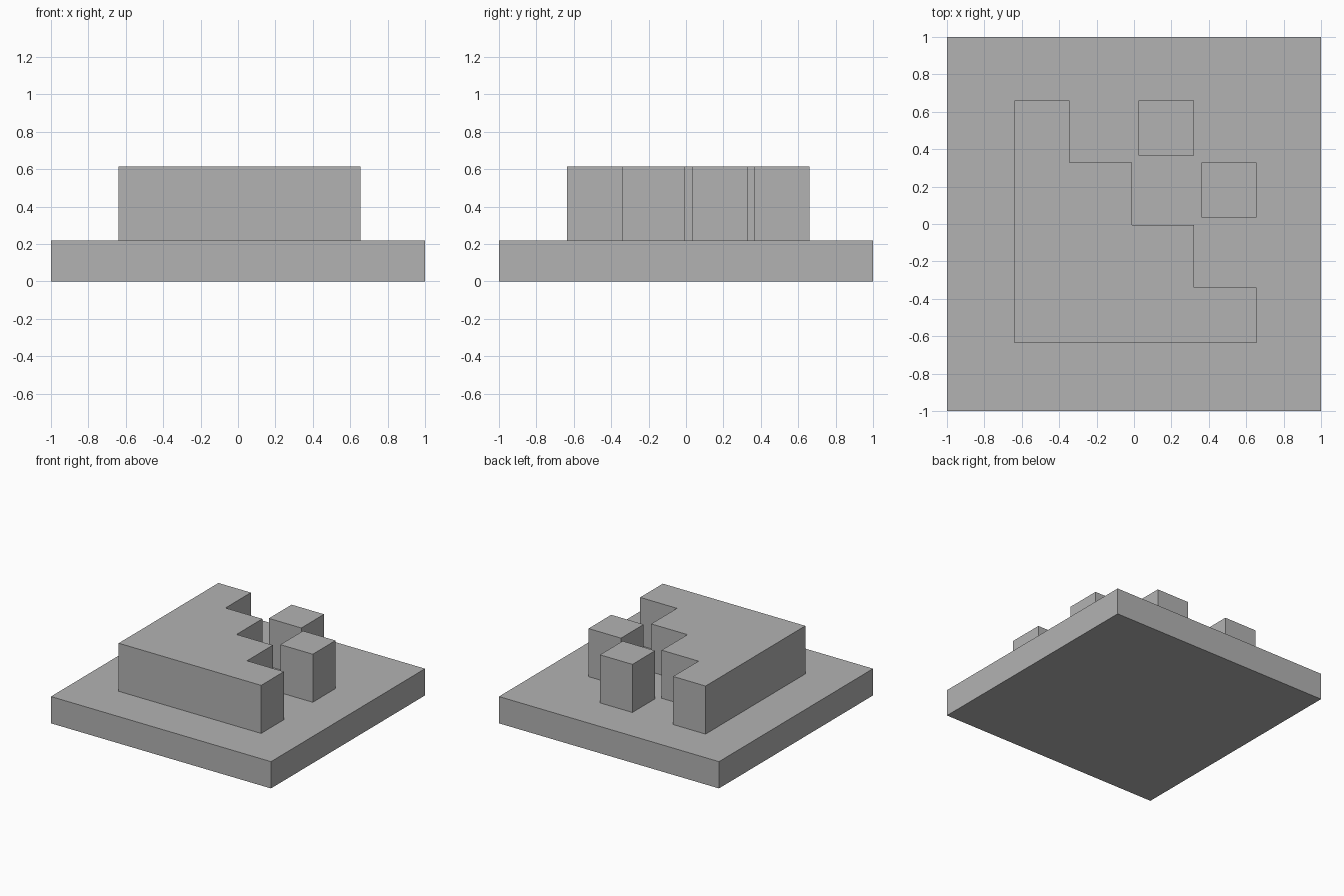
import bpy
import bmesh

cube = bpy.data.objects.get("Cube")
if cube:
    bpy.data.objects.remove(cube, do_unlink=True)

GREY = (0.45, 0.45, 0.45, 1)
grey = bpy.data.materials.new("plain grey")
grey.use_nodes = True
grey.diffuse_color = GREY
grey.node_tree.nodes["Principled BSDF"].inputs["Base Color"].default_value = GREY

BASE_TOP, BLOCK_TOP = 0.22, 0.615


def prism(name, outline, bottom, top):
    """Extrude a counter-clockwise outline upwards into a closed solid."""
    bm = bmesh.new()
    face = bm.faces.new([bm.verts.new((x, y, bottom)) for x, y in outline])
    extruded = bmesh.ops.extrude_face_region(bm, geom=[face], use_keep_orig=True)
    raised = [v for v in extruded["geom"] if isinstance(v, bmesh.types.BMVert)]
    bmesh.ops.translate(bm, verts=raised, vec=(0, 0, top - bottom))
    bmesh.ops.recalc_face_normals(bm, faces=bm.faces)
    mesh = bpy.data.meshes.new(name)
    bm.to_mesh(mesh)
    bm.free()
    mesh.materials.append(grey)
    obj = bpy.data.objects.new(name, mesh)
    bpy.context.collection.objects.link(obj)
    return obj


def rectangle(x0, y0, x1, y1):
    return [(x0, y0), (x1, y0), (x1, y1), (x0, y1)]


# Square base slab
prism("base_slab", rectangle(-1, -1, 1, 1), 0, BASE_TOP)

# Stepped block: straight front and right side, staircase towards the back left
steps_x = [0.655, 0.32, -0.01, -0.345]
steps_y = [-0.34, -0.005, 0.33, 0.66]
outline = [(-0.64, -0.635), (steps_x[0], -0.635)]
for i, (x, y) in enumerate(zip(steps_x, steps_y)):
    outline.append((x, y))
    outline.append((steps_x[i + 1] if i < 3 else -0.64, y))
prism("stepped_block", outline, BASE_TOP, BLOCK_TOP)

# Two free-standing square pillars
SIDE = 0.295
for name, x, y in (("back_pillar", 0.025, 0.365), ("left_pillar", 0.36, 0.035)):
    prism(name, rectangle(x, y, x + SIDE, y + SIDE), BASE_TOP, BLOCK_TOP)
